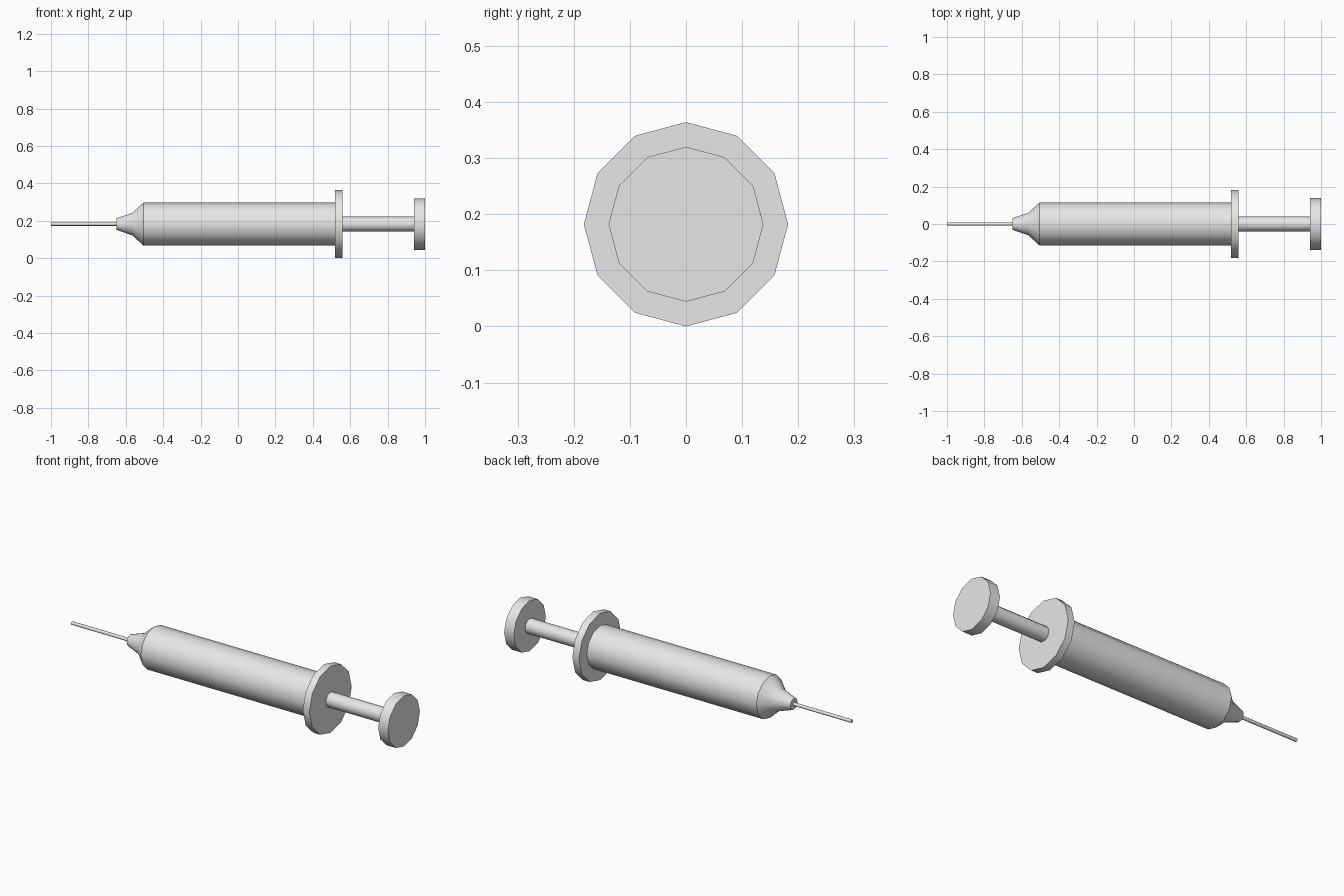
import bpy, bmesh, math

if "Cube" in bpy.data.objects:
    bpy.data.objects.remove(bpy.data.objects["Cube"])

SIDES = 12
AXIS_Z = 0.182

grey = bpy.data.materials.new("light grey")
grey.diffuse_color = (0.8, 0.8, 0.8, 1)
grey.use_nodes = True
grey.node_tree.nodes["Principled BSDF"].inputs["Base Color"].default_value = grey.diffuse_color


def lathe(name, profile):
    """Closed solid turned around the x axis from (x, radius) pairs."""
    bm = bmesh.new()
    rings = []
    for x, r in profile:
        rings.append([bm.verts.new((x, r * math.cos(a), r * math.sin(a)))
                      for a in (math.tau * i / SIDES for i in range(SIDES))])
    for a, b in zip(rings, rings[1:]):
        for i in range(SIDES):
            j = (i + 1) % SIDES
            bm.faces.new((a[i], a[j], b[j], b[i]))
    bm.faces.new(rings[0])
    bm.faces.new(rings[-1])
    bmesh.ops.recalc_face_normals(bm, faces=bm.faces)
    mesh = bpy.data.meshes.new(name)
    bm.to_mesh(mesh)
    bm.free()
    mesh.materials.append(grey)
    obj = bpy.data.objects.new(name, mesh)
    obj.location.z = AXIS_Z
    bpy.context.collection.objects.link(obj)
    bpy.ops.object.select_all(action='DESELECT')
    obj.select_set(True)
    bpy.context.view_layer.objects.active = obj
    bpy.ops.object.shade_smooth_by_angle(angle=math.radians(35))


# Thin needle
lathe("needle", [(-1.0, 0.009), (-0.64, 0.009)])
# Barrel with tapered nozzle
lathe("barrel", [(-0.65, 0.031), (-0.565, 0.06), (-0.505, 0.115), (0.52, 0.115)])
# Finger flange at the back of the barrel
lathe("finger_flange", [(0.518, 0.182), (0.558, 0.182)])
# Plunger rod and thumb disc
lathe("plunger_rod", [(0.55, 0.04), (0.945, 0.04)])
lathe("thumb_disc", [(0.942, 0.138), (1.0, 0.138)])
